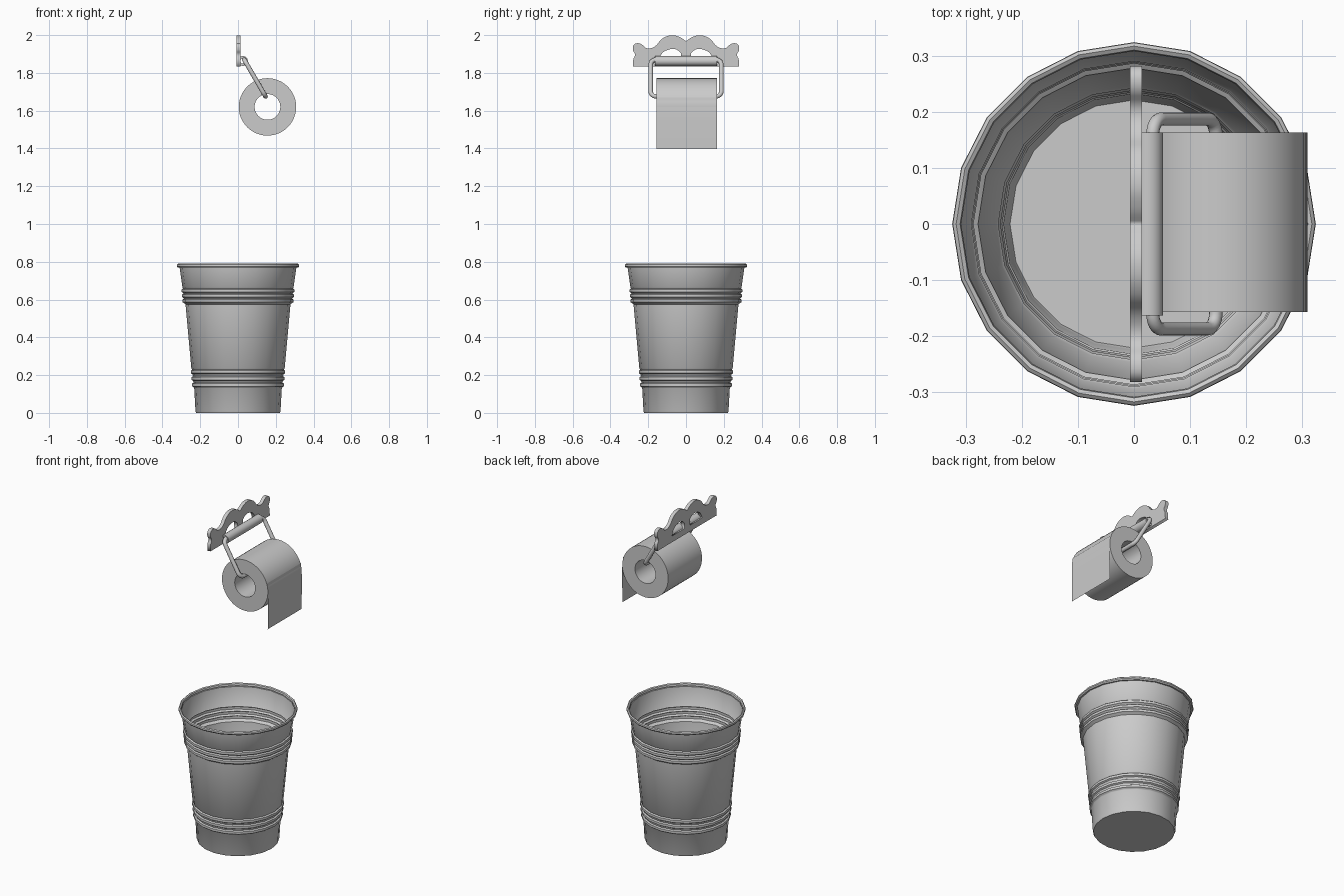
import bpy, bmesh
from math import sin, cos, pi, radians

if "Cube" in bpy.data.objects:
    bpy.data.objects.remove(bpy.data.objects["Cube"])


def lathe(name, profile, sides, closed=False, cap_first=False):
    """Revolve an (r, z) profile around z."""
    bm = bmesh.new()
    rings = [[bm.verts.new((r * cos(2 * pi * i / sides), r * sin(2 * pi * i / sides), z))
              for i in range(sides)] for r, z in profile]
    pairs = list(zip(rings, rings[1:]))
    if closed:
        pairs.append((rings[-1], rings[0]))
    for a, b in pairs:
        for i in range(sides):
            j = (i + 1) % sides
            bm.faces.new((a[i], a[j], b[j], b[i]))
    if cap_first:
        bm.faces.new(rings[0][::-1])
    return finish(name, bm)


def finish(name, bm):
    mesh = bpy.data.meshes.new(name)
    bm.to_mesh(mesh)
    bm.free()
    obj = bpy.data.objects.new(name, mesh)
    bpy.context.collection.objects.link(obj)
    bpy.ops.object.select_all(action='DESELECT')
    bpy.context.view_layer.objects.active = obj
    obj.select_set(True)
    bpy.ops.object.shade_smooth_by_angle(angle=radians(35))
    return obj


def curve_object(name, dims):
    curve = bpy.data.curves.new(name, 'CURVE')
    curve.dimensions = dims
    obj = bpy.data.objects.new(name, curve)
    bpy.context.collection.objects.link(obj)
    return obj, curve


# Waste bin: tapered wall with two groups of ribs and a rolled rim
def rib(z, r):
    return [(r - 0.008, z - 0.012), (r, z - 0.007), (r, z + 0.007), (r - 0.008, z + 0.012)]


profile = [(0.221, 0), (0.225, 0.008), (0.232, 0.132)]
for z, r in ((0.148, 0.243), (0.182, 0.246), (0.217, 0.250)):
    profile += rib(z, r)
profile += [(0.247, 0.235), (0.278, 0.575)]
for z, r in ((0.593, 0.294), (0.620, 0.296), (0.647, 0.298)):
    profile += rib(z, r)
profile += [(0.294, 0.664), (0.309, 0.770), (0.319, 0.769), (0.324, 0.776),
            (0.323, 0.785), (0.317, 0.790), (0.310, 0.786), (0.308, 0.775)]
lathe("waste_bin", profile, 20, cap_first=True)

# Paper roll: thick tube lying along y
roll = lathe("paper_roll", [(0.068, -0.16), (0.152, -0.16), (0.152, 0.16), (0.068, 0.16)], 48, closed=True)
roll.rotation_euler = (radians(90), 0, 0)
roll.location = (0.156, 0.003, 1.62)

# Loose sheet leaving the roll and hanging down
bm = bmesh.new()
path = [(0.302, 1.67), (0.308, 1.62), (0.309, 1.55), (0.308, 1.47), (0.307, 1.398)]
rows = [[bm.verts.new((x, y, z)) for y in (-0.157, 0.163)] for x, z in path]
for a, b in zip(rows, rows[1:]):
    bm.faces.new((a[0], b[0], b[1], a[1]))
finish("loose_sheet", bm)

# Wall plate: mirrored scroll outline with two arched openings
obj, curve = curve_object("wall_plate", '2D')
curve.fill_mode = 'BOTH'
curve.extrude = 0.0105
curve.resolution_u = 5
obj.rotation_euler = (radians(90), 0, radians(90))
obj.location.x = 0.0035


def add_spline(points):
    """Closed bezier; points are (y, z, is_corner)."""
    s = curve.splines.new('BEZIER')
    s.bezier_points.add(len(points) - 1)
    for p, (y, z, corner) in zip(s.bezier_points, points):
        p.co = (y, z, 0)
        p.handle_left_type = p.handle_right_type = 'VECTOR' if corner else 'AUTO'
    s.use_cyclic_u = True


half = [(0.281, 1.833, 1), (0.279, 1.873, 1), (0.270, 1.896, 0), (0.281, 1.923, 0),
        (0.275, 1.950, 0), (0.245, 1.956, 0), (0.205, 1.930, 0), (0.165, 1.940, 0),
        (0.125, 1.982, 0), (0.075, 1.999, 0), (0.030, 1.988, 0)]
add_spline(half + [(0, 1.968, 1)] + [(-y, z, c) for y, z, c in reversed(half)])
hole = [(0.026, 1.87, 1), (0.026, 1.905, 1), (0.055, 1.925, 0), (0.095, 1.922, 0),
        (0.125, 1.905, 0), (0.143, 1.87, 1)]
for side in (1, -1):
    add_spline([(side * y, z, c) for y, z, c in hole])

# Hinge tube fixed to the plate
tube = lathe("hinge_tube", [(0.014, -0.163), (0.026, -0.163), (0.026, 0.163), (0.014, 0.163)], 24, closed=True)
tube.rotation_euler = (radians(90), 0, 0)
tube.location = (0.026, 0, 1.863)

# Wire loop: rounded rectangle on a slanted plane, through tube and roll
obj, curve = curve_object("wire_loop", '3D')
curve.bevel_depth = 0.012
curve.bevel_resolution = 3
top, bottom = (0.033, 1.870), (0.146, 1.675)
length = ((bottom[0] - top[0]) ** 2 + (bottom[1] - top[1]) ** 2) ** 0.5
rad, half_w = 0.03, 0.187
points = []
for q, (sy, t0) in enumerate(((1, length - rad), (-1, length - rad), (-1, rad), (1, rad))):
    for k in range(7):
        a = pi / 2 * (q + k / 6)
        y = sy * (half_w - rad) + rad * cos(a)
        t = (t0 + rad * sin(a)) / length
        points.append((top[0] + t * (bottom[0] - top[0]), y, top[1] + t * (bottom[1] - top[1]), 1))
s = curve.splines.new('POLY')
s.points.add(len(points) - 1)
for p, co in zip(s.points, points):
    p.co = co
s.use_cyclic_u = True
s.use_smooth = True
